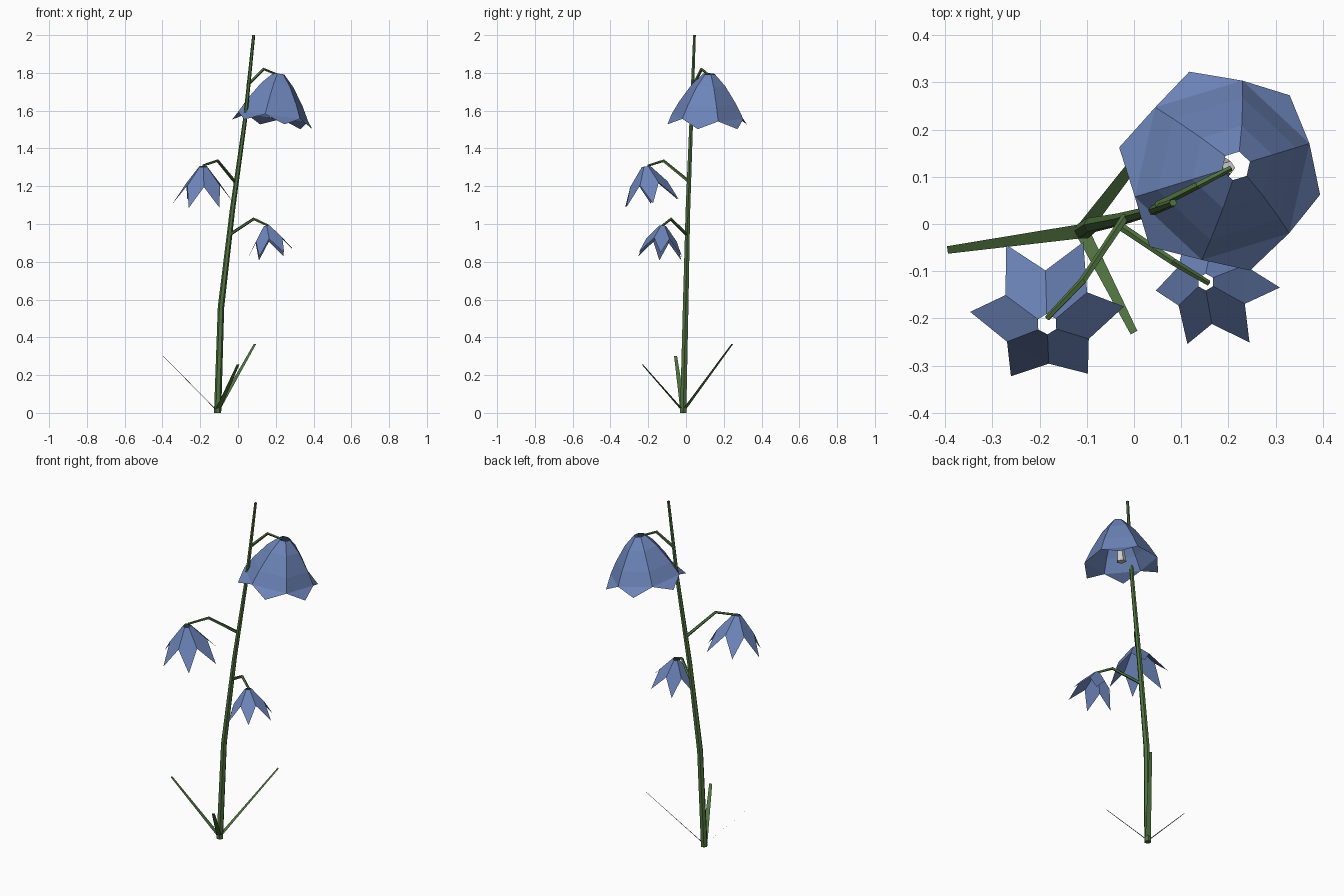
import bpy, bmesh, math
from mathutils import Vector

if "Cube" in bpy.data.objects:
    bpy.data.objects.remove(bpy.data.objects["Cube"])


def material(name, rgb):
    m = bpy.data.materials.new(name)
    m.diffuse_color = (*rgb, 1)
    m.use_nodes = True
    m.node_tree.nodes["Principled BSDF"].inputs["Base Color"].default_value = m.diffuse_color
    return m


GREEN = material("leaf_green", (0.08, 0.17, 0.05))
BLUE = material("petal_blue", (0.15, 0.23, 0.48))


def make(name, bm, mat=None):
    me = bpy.data.meshes.new(name)
    bm.to_mesh(me)
    bm.free()
    if mat:
        me.materials.append(mat)
    ob = bpy.data.objects.new(name, me)
    bpy.context.collection.objects.link(ob)
    return ob


def tube(name, pts, radii, sides, mat=None):
    """Tapered, capped tube through a few points."""
    bm = bmesh.new()
    pts = [Vector(p) for p in pts]
    rings = []
    for i, (p, r) in enumerate(zip(pts, radii)):
        d = pts[min(i + 1, len(pts) - 1)] - pts[max(i - 1, 0)]
        q = Vector((0, 0, 1)).rotation_difference(d)
        rings.append([bm.verts.new(p + q @ Vector((r * math.cos(a), r * math.sin(a), 0)))
                      for a in (2 * math.pi * k / sides for k in range(sides))])
    for a, b in zip(rings, rings[1:]):
        for k in range(sides):
            n = (k + 1) % sides
            bm.faces.new((a[k], a[n], b[n], b[k]))
    bm.faces.new(rings[0][::-1])
    bm.faces.new(rings[-1])
    bmesh.ops.recalc_face_normals(bm, faces=bm.faces)
    return make(name, bm, mat)


def bell(name, apex, axis, profile, tip, tip_angle):
    """Six-petalled open bell: hexagonal rings (radius, depth), then pointed tips."""
    bm = bmesh.new()
    q = Vector((0, 0, -1)).rotation_difference(Vector(axis))

    def ring(r, depth, deg):
        return [bm.verts.new(Vector(apex) + q @ Vector((r * math.cos(a), r * math.sin(a), -depth)))
                for a in (math.radians(deg + 60 * k) for k in range(6))]

    rings = [ring(r, d, tip_angle - 30) for r, d in profile]
    tips = ring(*tip, tip_angle)
    for k in range(6):
        n = (k + 1) % 6
        for a, b in zip(rings, rings[1:]):
            bm.faces.new((a[k], b[k], b[n], a[n]))
        # petal point hangs between two neighbouring creases
        bm.faces.new((rings[-1][k], tips[k], rings[-1][n]))
    return make(name, bm, BLUE)


def leaf(name, root, tip, w0, w1):
    bm = bmesh.new()
    root, tip = Vector(root), Vector(tip)
    side = (tip - root).cross(Vector((0, 0, 1))).normalized()
    bm.faces.new([bm.verts.new(v) for v in (root - side * w0, root + side * w0,
                                            tip + side * w1, tip - side * w1)])
    return make(name, bm, GREEN)


# Main stem
tube("stem", [(-0.108, -0.015, 0), (-0.09, -0.002, 0.56), (-0.03, 0.01, 1.07),
              (0.037, 0.028, 1.55), (0.083, 0.045, 2.0)],
     [0.019, 0.017, 0.014, 0.011, 0.008], 6, GREEN)

# Leaves at the foot
for i, t in enumerate([(-0.395, -0.055, 0.30), (0.09, 0.245, 0.365), (0.0, -0.23, 0.255)]):
    leaf(f"leaf_{i + 1}", (-0.11, -0.015, 0.01), t, 0.015, 0.008)

# Flower stalks
stalks = [[(0.05, 0.04, 1.735), (0.135, 0.082, 1.82), (0.205, 0.118, 1.792)],
          [(-0.018, 0.015, 1.225), (-0.108, -0.12, 1.335), (-0.184, -0.20, 1.31)],
          [(-0.042, 0.004, 0.945), (0.083, -0.08, 1.027), (0.158, -0.125, 0.992)]]
for i, p in enumerate(stalks):
    tube(f"stalk_{i + 1}", p, [0.009, 0.008, 0.006], 5, GREEN)

# Large bell and the two small ones
bell("large_bell", (0.216, 0.123, 1.795), (-0.035, -0.011, -0.27),
     [(0.031, 0), (0.09, 0.06), (0.155, 0.155), (0.195, 0.228)], (0.22, 0.27), -13)
bell("small_bell_left", (-0.184, -0.212, 1.305), (0, 0.032, -0.2),
     [(0.022, 0), (0.1, 0.095)], (0.163, 0.2), 2)
bell("small_bell_right", (0.152, -0.123, 0.99), (0.026, -0.015, -0.165),
     [(0.018, 0), (0.082, 0.078)], (0.133, 0.165), 1)

# Clapper inside the large bell
tube("clapper", [(0.2, 0.12, 1.68), (0.184, 0.115, 1.56)], [0.014, 0.027], 5)
